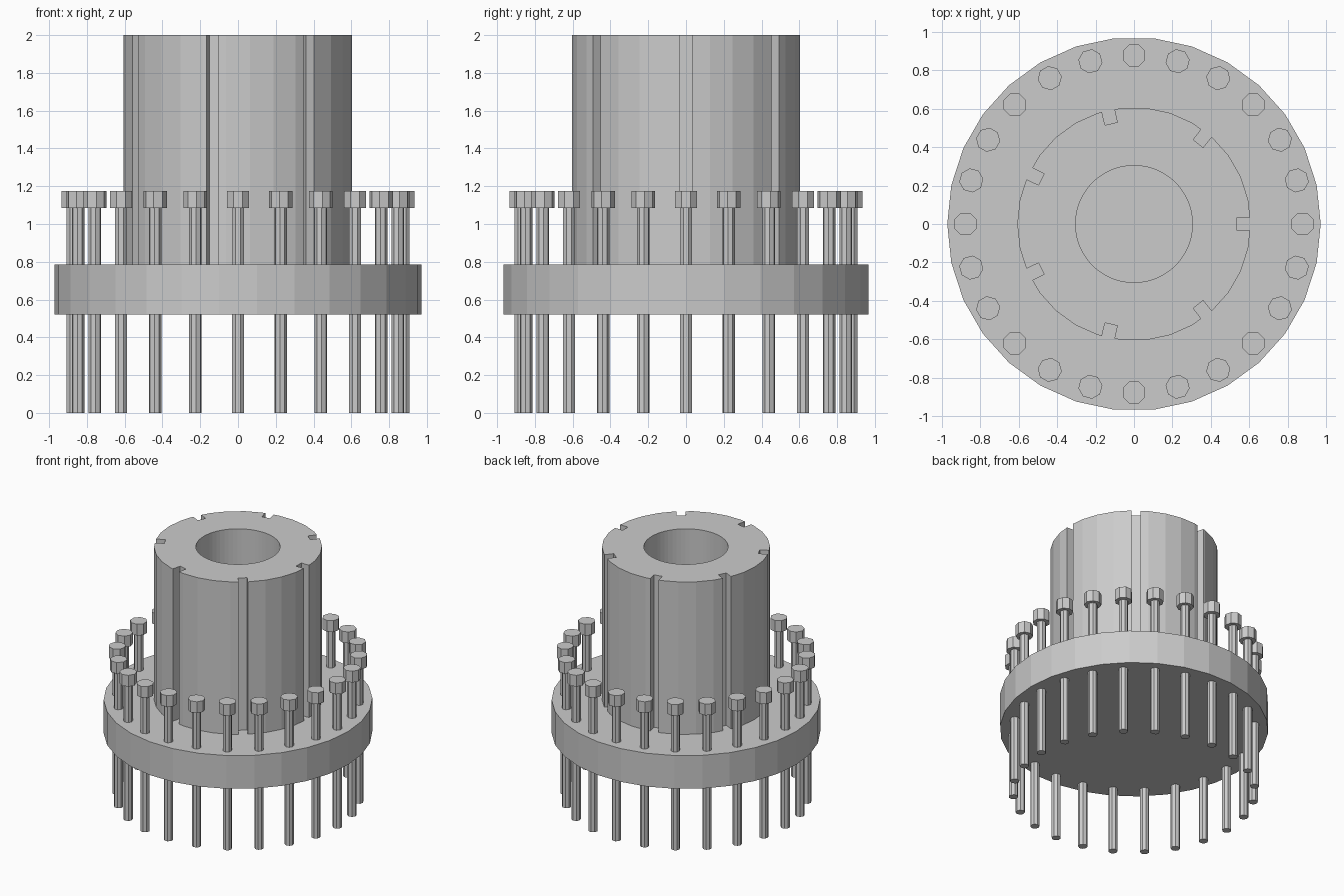
import bpy
import math
from mathutils import Matrix

cube = bpy.data.objects.get("Cube")
if cube:
    bpy.data.objects.remove(cube, do_unlink=True)

GREY = (0.6, 0.6, 0.6, 1.0)
steel = bpy.data.materials.new("grey_steel")
steel.use_nodes = True
steel.diffuse_color = GREY
steel.node_tree.nodes["Principled BSDF"].inputs["Base Color"].default_value = GREY


def prism(name, radius, bottom, top, sides, turn=0.0, x=0.0):
    """Upright prism with its first corner on the +x axis, plus a turn."""
    bpy.ops.mesh.primitive_cylinder_add(
        vertices=sides, radius=radius, depth=top - bottom)
    obj = bpy.context.object
    obj.name = name
    obj.data.transform(Matrix.Translation((x, 0, (bottom + top) / 2))
                       @ Matrix.Rotation(math.pi / 2 + turn, 4, "Z"))
    obj.data.materials.append(steel)
    return obj


def cut(target, cutter):
    """Subtract the cutter from the target and remove the cutter."""
    cutter.hide_render = True
    mod = target.modifiers.new("cut", "BOOLEAN")
    mod.operation = "DIFFERENCE"
    mod.solver = "EXACT"
    mod.object = cutter
    bpy.context.view_layer.objects.active = target
    bpy.ops.object.modifier_apply(modifier=mod.name)
    bpy.data.objects.remove(cutter, do_unlink=True)


FLANGE_BOTTOM, FLANGE_TOP = 0.52, 0.785

# Round flange
prism("flange", 0.971, FLANGE_BOTTOM, FLANGE_TOP, 30)

# Hollow hub, seated a little way into the flange
hub = prism("hub", 0.607, FLANGE_TOP - 0.04, 2.0, 30)
cut(hub, prism("bore_cutter", 0.304, 0.5, 2.2, 60))

# Seven keyways along the outside of the hub
KEYWAYS = 7
for i in range(KEYWAYS):
    bpy.ops.mesh.primitive_cube_add(size=1)
    key = bpy.context.object
    key.name = "keyway_cutter"
    key.data.transform(Matrix.Rotation(math.tau * i / KEYWAYS, 4, "Z")
                       @ Matrix.Translation((0.635, 0, 1.4))
                       @ Matrix.Diagonal((0.2, 0.066, 1.6, 1)))
    key.data.materials.append(steel)
    cut(hub, key)

# Ring of octagonal bolts: each has a shank and a wider head
BOLTS = 24
eighth = math.pi / 8
shank = prism("bolt_shank_1", 0.034, 0.0, 1.1, 8, eighth, 0.876)
head = prism("bolt_head_1", 0.063, 1.085, 1.175, 8, eighth, 0.876)
for part, label in ((shank, "bolt_shank"), (head, "bolt_head")):
    for i in range(1, BOLTS):
        copy = part.copy()
        copy.name = f"{label}_{i + 1}"
        copy.rotation_euler.z = math.tau * i / BOLTS
        bpy.context.collection.objects.link(copy)
